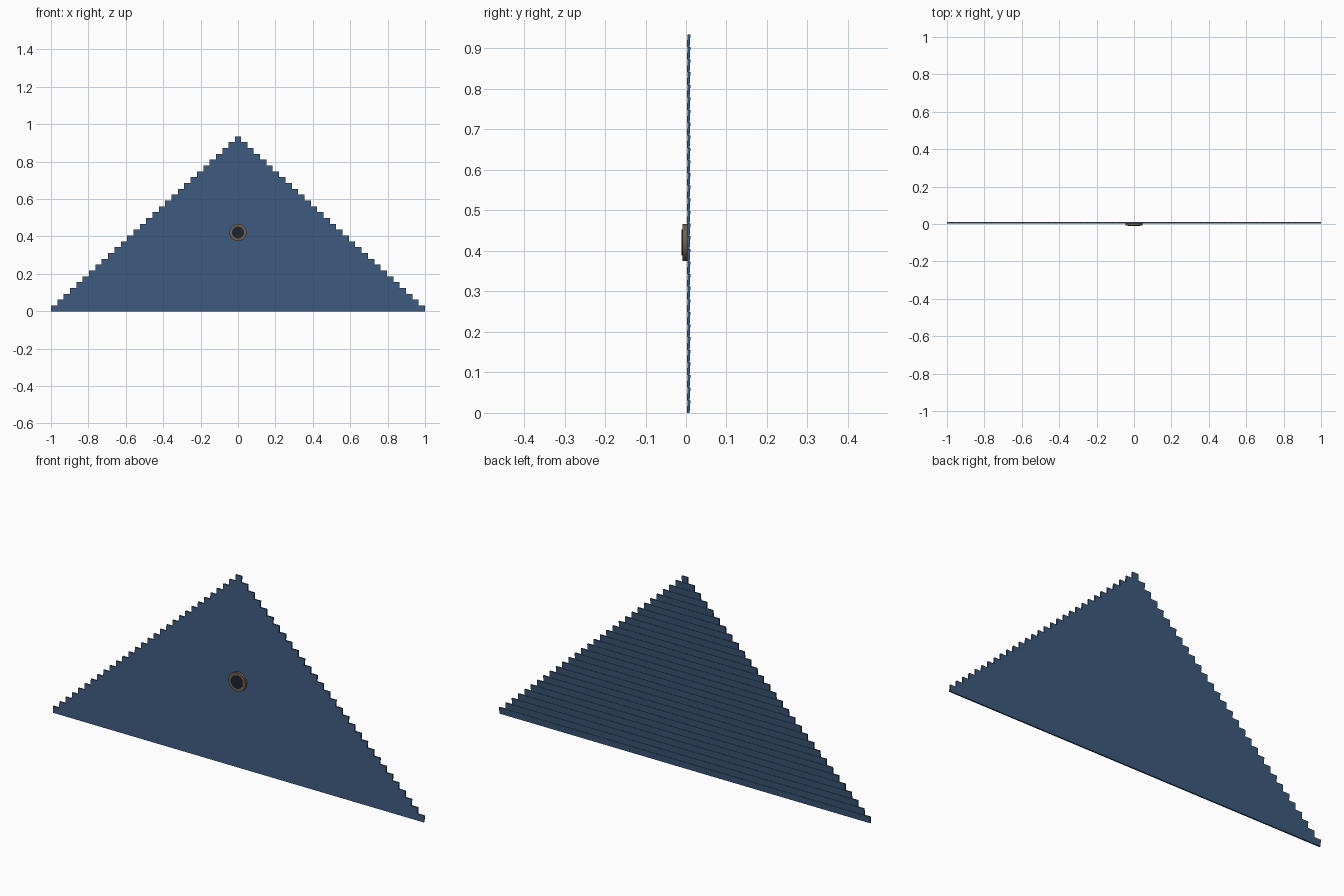
import bpy, math

if "Cube" in bpy.data.objects:
    bpy.data.objects.remove(bpy.data.objects["Cube"])

def material(name, rgb):
    m = bpy.data.materials.new(name)
    m.diffuse_color = (*rgb, 1)
    m.use_nodes = True
    m.node_tree.nodes["Principled BSDF"].inputs["Base Color"].default_value = m.diffuse_color
    return m

blue = material("blue_paint", (0.045, 0.10, 0.20))
bronze = material("bronze", (0.16, 0.12, 0.08))
dark = material("dark_glass", (0.012, 0.018, 0.03))

ROWS = 30
STEP = 0.935 / ROWS
TILT = 0.002
THICK = 0.007
Y0 = 0.002

# Stepped gable: tilted boards, each foot forward and each top leaning back
for i in range(ROWS):
    w = 1 - i * (1 - 0.016) / (ROWS - 1)
    z0, z1 = i * STEP, (i + 1) * STEP
    section = [(Y0, z0), (Y0 + THICK, z0), (Y0 + THICK + TILT, z1), (Y0 + TILT, z1)]
    verts = [(x, y, z) for x in (-w, w) for y, z in section]
    faces = [(0, 3, 2, 1), (4, 5, 6, 7)]
    faces += [(k, (k + 1) % 4, (k + 1) % 4 + 4, k + 4) for k in range(4)]
    mesh = bpy.data.meshes.new("gable_board")
    mesh.from_pydata(verts, [], faces)
    mesh.materials.append(blue)
    bpy.context.collection.objects.link(bpy.data.objects.new(f"gable_board_{i + 1:02d}", mesh))

# Round vent: bronze rim and dark centre standing slightly proud
def disc(name, radius, front, back, mat):
    bpy.ops.mesh.primitive_cylinder_add(
        vertices=32, radius=radius, depth=back - front,
        location=(0, (front + back) / 2, 0.421), rotation=(math.pi / 2, 0, 0))
    o = bpy.context.object
    o.name = name
    o.data.materials.append(mat)
    bpy.ops.object.shade_smooth_by_angle(angle=math.radians(30))

disc("vent_rim", 0.046, -0.009, 0.005, bronze)
disc("vent_centre", 0.032, -0.011, 0.004, dark)
